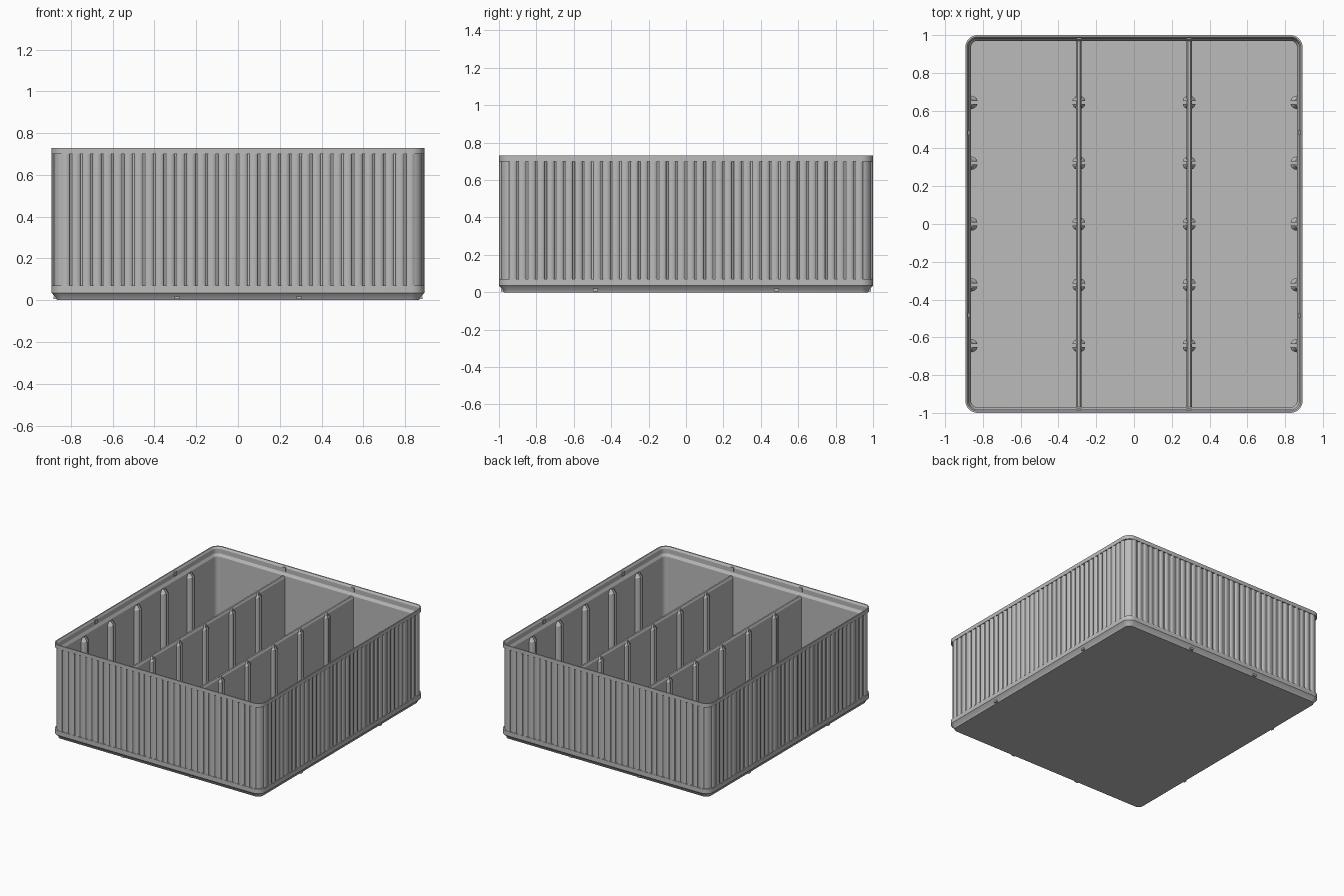
import bpy, bmesh, math
from mathutils import Vector

if "Cube" in bpy.data.objects:
    bpy.data.objects.remove(bpy.data.objects["Cube"])

HX, HY, TOP = 0.893, 1.0, 0.73
FLOOR, WALL = 0.03, 0.03
DIV_X = 0.292
SLOTS = [0.322 * i for i in range(-2, 3)]

grey = bpy.data.materials.new("plain_grey")
grey.use_nodes = True
COLOUR = (0.5, 0.5, 0.5, 1)
grey.diffuse_color = COLOUR
grey.node_tree.nodes["Principled BSDF"].inputs["Base Color"].default_value = COLOUR


def finish(bm, name, smooth=True):
    bmesh.ops.recalc_face_normals(bm, faces=bm.faces)
    mesh = bpy.data.meshes.new(name)
    bm.to_mesh(mesh)
    bm.free()
    mesh.materials.append(grey)
    ob = bpy.data.objects.new(name, mesh)
    bpy.context.collection.objects.link(ob)
    if smooth:
        bpy.ops.object.select_all(action='DESELECT')
        ob.select_set(True)
        bpy.context.view_layer.objects.active = ob
        bpy.ops.object.shade_smooth_by_angle(angle=math.radians(30))
    return ob


def loft(bm, rings):
    """Skin a list of closed rings and cap both ends."""
    loops = [[bm.verts.new(p) for p in ring] for ring in rings]
    n = len(loops[0])
    for a, b in zip(loops, loops[1:]):
        for i in range(n):
            j = (i + 1) % n
            bm.faces.new((a[i], a[j], b[j], b[i]))
    bm.faces.new(loops[0][::-1])
    bm.faces.new(loops[-1])


def rounded_ring(inset, z, radius=0.065, steps=8):
    r = max(radius - inset, 0.01)
    cx, cy = HX - inset - r, HY - inset - r
    pts = []
    for q, (sx, sy) in enumerate([(1, 1), (-1, 1), (-1, -1), (1, -1)]):
        for k in range(steps + 1):
            a = math.pi / 2 * (q + k / steps)
            pts.append((sx * cx + r * math.cos(a), sy * cy + r * math.sin(a), z))
    return pts


def box(bm, centre, size):
    v = bmesh.ops.create_cube(bm, size=1)["verts"]
    bmesh.ops.scale(bm, vec=size, verts=v)
    bmesh.ops.translate(bm, vec=centre, verts=v)


# Tray shell: chamfered foot, recessed panel, rim band, stepped lip, inner wall, floor
profile = [(0.026, 0), (0.022, 0.012), (0, 0.035), (0, 0.07), (0.012, 0.07),
           (0.012, 0.70), (0, 0.70), (0, TOP), (0.009, TOP), (0.018, 0.715),
           (0.018, 0.68), (WALL, 0.66), (WALL, FLOOR)]
bm = bmesh.new()
loft(bm, [rounded_ring(i, z) for i, z in profile])
finish(bm, "tray_shell")


# Rounded vertical ribs on all four sides
def ribs(name, half, reach, count, along_x):
    bm = bmesh.new()
    for side in (-1, 1):
        for i in range(count):
            c = (i - (count - 1) / 2) * 0.05
            section = []
            for k in range(9):
                a = math.pi * k / 8
                section.append((c + 0.021 * math.cos(a), side * (reach - 0.013 + 0.012 * math.sin(a))))
            rings = [[(u, v, z) if along_x else (v, u, z) for u, v in section] for z in (0.07, 0.70)]
            loft(bm, rings)
    finish(bm, name)


ribs("front_and_back_ribs", HX, HY, 34, True)
ribs("side_ribs", HY, HX, 38, False)

# Two long dividers with bevelled top edges
for name, x in (("right_divider", -DIV_X), ("left_divider", DIV_X)):
    bm = bmesh.new()
    outline = [(-0.014, FLOOR), (0.014, FLOOR), (0.014, 0.645), (0.006, 0.66),
               (-0.006, 0.66), (-0.014, 0.645)]
    loft(bm, [[(x + u, y, z) for u, z in outline] for y in (-HY + 0.025, HY - 0.025)])
    finish(bm, name, False)


# Slotted guide posts: pairs of half discs with tapered tops
def guide(bm, x, y):
    for s in (-1, 1):
        rings = []
        for z, r in ((FLOOR, 0.034), (0.625, 0.034), (0.655, 0.012)):
            rings.append([(x + r * math.cos(math.pi * k / 8),
                           y + s * (0.008 + 0.8 * r * math.sin(math.pi * k / 8)), z)
                          for k in range(9)])
        loft(bm, rings)


for name, x in (("right_divider_guides", -DIV_X), ("left_divider_guides", DIV_X)):
    bm = bmesh.new()
    for y in SLOTS:
        guide(bm, x, y)
    finish(bm, name)

# Half guides against the side walls, trimmed at the wall plane
for name, s in (("right_wall_guides", -1), ("left_wall_guides", 1)):
    bm = bmesh.new()
    for y in SLOTS:
        guide(bm, s * (HX - WALL), y)
    cut = bmesh.ops.bisect_plane(bm, geom=bm.verts[:] + bm.edges[:] + bm.faces[:],
                                 plane_co=Vector((s * (HX - WALL + 0.004), 0, 0)),
                                 plane_no=Vector((s, 0, 0)), clear_outer=True)
    bmesh.ops.holes_fill(bm, edges=[e for e in cut["geom_cut"] if isinstance(e, bmesh.types.BMEdge)])
    finish(bm, name)

# Small snap tabs on the foot and matching catches on the lip
for name, inset, z, h in (("foot_tabs", 0.018, 0.012, 0.014), ("lip_catches", 0.016, 0.705, 0.03)):
    bm = bmesh.new()
    for s in (-1, 1):
        for t in (-1, 1):
            box(bm, (t * DIV_X, s * (HY - inset), z), (0.026, 0.016, h))
            box(bm, (s * (HX - inset), t * 0.483, z), (0.016, 0.026, h))
    finish(bm, name, False)
